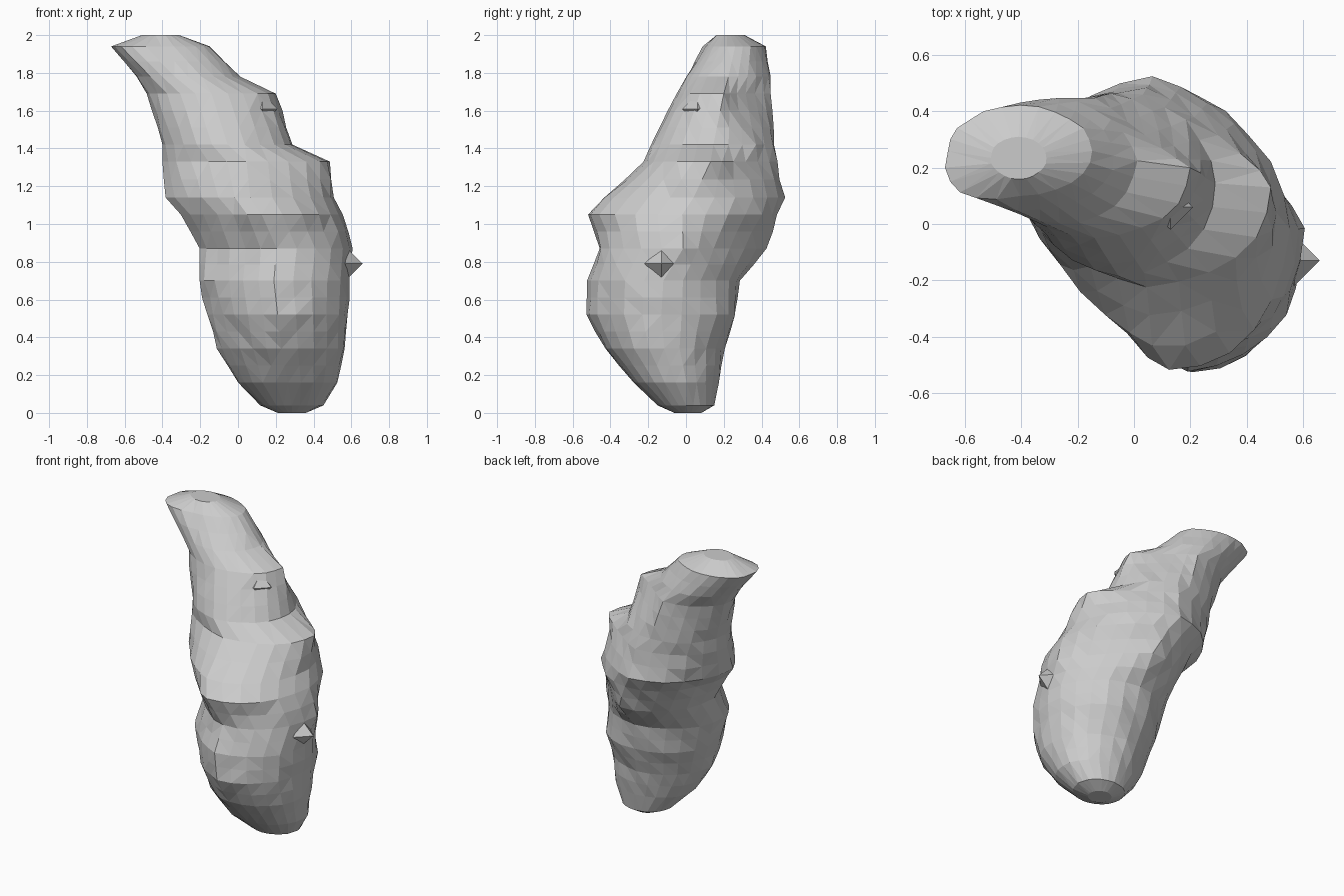
import bpy, bmesh, math, random

from mathutils import Vector

if "Cube" in bpy.data.objects:
    bpy.data.objects.remove(bpy.data.objects["Cube"])

random.seed(4)
SIDES = 24
STEP = 0.09

# Key body sections: z, x min, x max, y min, y max, front-left cut, back-right cut
KEYS = [
    (0, .21, .36, -.06, .08, 0, 0),
    (.04, .12, .45, -.15, .15, 0, 0),
    (.16, 0, .53, -.28, .17, 0, 0),
    (.34, -.11, .57, -.43, .2, .03, 0),
    (.52, -.16, .58, -.52, .26, .05, -.02),
    (.7, -.21, .59, -.52, .28, .06, 0),
    (.87, -.2, .61, -.46, .43, .06, .1),
    (1.05, -.3, .55, -.52, .48, .1, .02),
    (1.14, -.38, .51, -.44, .52, .09, .04),
    (1.33, -.4, .49, -.22, .48, .03, .09),
    (1.42, -.4, .29, -.18, .47, .02, .01),
    (1.69, -.48, .2, -.05, .45, .01, .09),
    (1.78, -.54, .01, 0, .45, 0, .02),
    (1.94, -.66, -.15, .1, .42, -.05, 0),
    (2, -.51, -.31, .16, .31, 0, 0),
]


def finish(bm, name):
    bmesh.ops.recalc_face_normals(bm, faces=bm.faces)
    mesh = bpy.data.meshes.new(name)
    bm.to_mesh(mesh)
    bm.free()
    obj = bpy.data.objects.new(name, mesh)
    bpy.context.collection.objects.link(obj)
    return obj


# Fill in evenly spaced sections between the keys
sections = []
for a, b in zip(KEYS, KEYS[1:]):
    n = max(1, round((b[0] - a[0]) / STEP))
    sections += [Vector(a).lerp(Vector(b), i / n) for i in range(n)]
sections.append(Vector(KEYS[-1]))

# Bent lumpy body lofted through ovals with two flattened diagonal corners
bm = bmesh.new()
rings = []
for z, x0, x1, y0, y1, front_left, back_right in sections:
    cx, cy, hx, hy = (x0 + x1) / 2, (y0 + y1) / 2, (x1 - x0) / 2, (y1 - y0) / 2
    ring = []
    for i in range(SIDES):
        t = math.tau * i / SIDES
        c, s = math.cos(t), math.sin(t)
        k = 1 + random.uniform(-0.018, 0.018)
        corner = max(0, math.sin(2 * t)) * math.sqrt(0.5)
        push = corner * (-back_right if c > 0 else front_left)
        ring.append(bm.verts.new((cx + k * hx * c + push, cy + k * hy * s + push, z)))
    rings.append(ring)
for low, high in zip(rings, rings[1:]):
    for i in range(SIDES):
        j = (i + 1) % SIDES
        bm.faces.new((low[i], low[j], high[j], high[i]))
bm.faces.new(rings[0][::-1])
bm.faces.new(rings[-1])
bmesh.ops.triangulate(bm, faces=bm.faces)
finish(bm, "body")


# Small faceted knobs on the surface
def knob(name, location, size):
    bm = bmesh.new()
    bmesh.ops.create_uvsphere(bm, u_segments=4, v_segments=2, radius=size)
    finish(bm, name).location = location


knob("side_knob", (.57, -.13, .79), .09)
knob("shoulder_knob", (.13, .06, 1.61), .08)
